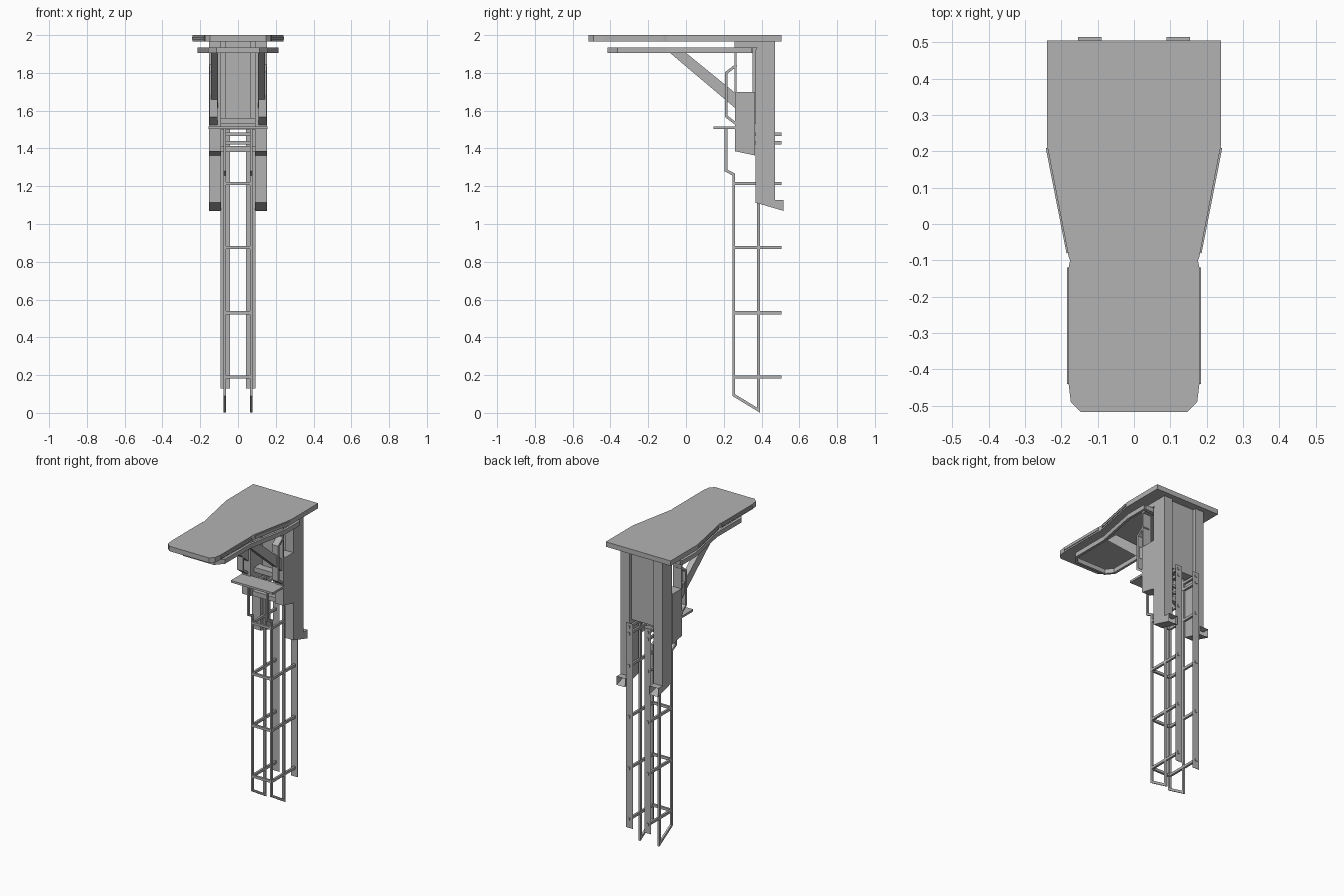
import bpy, bmesh
from mathutils import Vector

cube = bpy.data.objects.get("Cube")
if cube:
    bpy.data.objects.remove(cube, do_unlink=True)

grey = bpy.data.materials.new("plain grey")
grey.use_nodes = True
COLOUR = (0.45, 0.45, 0.45, 1)
grey.diffuse_color = COLOUR
grey.node_tree.nodes["Principled BSDF"].inputs["Base Color"].default_value = COLOUR


def finish(name, bm):
    bmesh.ops.recalc_face_normals(bm, faces=bm.faces)
    mesh = bpy.data.meshes.new(name)
    bm.to_mesh(mesh)
    bm.free()
    mesh.materials.append(grey)
    obj = bpy.data.objects.new(name, mesh)
    bpy.context.collection.objects.link(obj)
    return obj


def prism(name, points, shift, open_edge=None):
    """Extrude a flat outline by a shift; open_edge leaves that side wall open."""
    bm = bmesh.new()
    near = [bm.verts.new(p) for p in points]
    far = [bm.verts.new(Vector(p) + Vector(shift)) for p in points]
    bm.faces.new(near)
    bm.faces.new(far)
    for i in range(len(points)):
        if i != open_edge:
            j = (i + 1) % len(points)
            bm.faces.new((near[i], near[j], far[j], far[i]))
    return finish(name, bm)


def box(name, x0, x1, y0, y1, z0, z1):
    return prism(name, [(x0, y0, z0), (x1, y0, z0), (x1, y1, z0), (x0, y1, z0)],
                 (0, 0, z1 - z0))


def side_prism(name, yz, x0, x1, open_edge=None):
    return prism(name, [(x0, y, z) for y, z in yz], (x1 - x0, 0, 0), open_edge)


def tube(name, points, width, depth, side, closed=False):
    """Sweep a rectangle along a mitred path; side is the fixed cross direction."""
    bm = bmesh.new()
    pts, side = [Vector(p) for p in points], Vector(side)
    n = len(pts)
    rings = []
    for i, p in enumerate(pts):
        a = (p - pts[i - 1]).normalized() if closed or i else None
        b = (pts[(i + 1) % n] - p).normalized() if closed or i < n - 1 else None
        a, b = a or b, b or a
        along = (a + b).normalized()
        out = along.cross(side).normalized() * (depth / 2 / max(along.dot(a), 0.3))
        half = side * width / 2
        rings.append([bm.verts.new(p + s * half + t * out)
                      for s, t in ((-1, -1), (1, -1), (1, 1), (-1, 1))])
    for i in range(n if closed else n - 1):
        r, q = rings[i], rings[(i + 1) % n]
        for k in range(4):
            m = (k + 1) % 4
            bm.faces.new((r[k], r[m], q[m], q[k]))
    if not closed:
        bm.faces.new(rings[0])
        bm.faces.new(rings[-1])
    return finish(name, bm)


# Top deck
half = [(0.24, 0.505), (0.24, 0.22), (0.18, -0.09), (0.176, -0.1),
        (0.18, -0.12), (0.18, -0.44), (0.174, -0.49), (0.147, -0.517)]
outline = half + [(-x, y) for x, y in reversed(half)]
prism("top_deck", [(x, y, 1.967) for x, y in outline], (0, 0, 0.033))

# Rail slung under the deck
rail = [(0.207, 0.35), (0.207, 0.2), (0.15, -0.1), (0.15, -0.36), (0.11, -0.408)]
rail += [(-x, y) for x, y in reversed(rail)]
tube("under_rail", [(x, y, 1.92) for x, y in rail], 0.03, 0.016, (0, 0, 1))
box("rail_crossbar", -0.205, 0.205, 0.33, 0.355, 1.905, 1.935)

# Central housing with its sill
box("central_housing", -0.066, 0.066, 0.352, 0.45, 1.53, 1.967)
box("housing_back", -0.09, 0.09, 0.39, 0.45, 1.5, 1.967)
box("housing_sill", -0.09, 0.09, 0.3, 0.36, 1.53, 1.562)
box("lower_sill", -0.09, 0.09, 0.28, 0.31, 1.38, 1.412)
box("step_shelf", -0.155, 0.155, 0.145, 0.27, 1.502, 1.516)

# Rung hoops: a front bar with two legs running back to the mounting strips
for z, front in ((0.19, 0.253), (0.53, 0.253), (0.875, 0.253), (1.215, 0.253),
                 (1.43, 0.32), (1.475, 0.32)):
    tube("rung_hoop", [(-0.07, 0.505, z), (-0.07, front, z),
                       (0.07, front, z), (0.07, 0.505, z)], 0.017, 0.014, (0, 0, 1))

for s, tag in ((1, "left"), (-1, "right")):
    x0, x1 = 0.09 * s, 0.154 * s

    # Rear duct with a turned-out, open outlet
    duct = [(0.515, 1.07), (0.515, 1.127), (0.47, 1.127), (0.47, 1.967),
            (0.39, 1.967), (0.367, 1.915), (0.367, 1.113)]
    side_prism(tag + "_rear_duct", duct, x0, x1, open_edge=0)

    # Front box, its posts and head block
    side_prism(tag + "_front_box", [(0.26, 1.385), (0.365, 1.363),
                                    (0.365, 1.70), (0.26, 1.70)], x0, x1)
    box(tag + "_front_post", x0, x1, 0.258, 0.268, 1.70, 1.967)
    box(tag + "_head_block", x0, x1, 0.26, 0.39, 1.935, 1.967)

    # Diagonal brace
    side_prism(tag + "_brace", [(-0.085, 1.906), (0.0, 1.906), (0.265, 1.69),
                                (0.265, 1.61)], 0.106 * s, 0.143 * s)

    # Flat grab handle
    handle = [(0.268, 1.528), (0.213, 1.57), (0.213, 1.80), (0.268, 1.842)]
    tube(tag + "_handle", [(0.13 * s, y, z) for y, z in handle],
         0.044, 0.014, (1, 0, 0))

    # Ladder side loop
    loop = [(0.383, 1.5), (0.383, 0.015), (0.253, 0.094), (0.253, 1.262),
            (0.211, 1.284), (0.211, 1.503)]
    tube(tag + "_ladder_side", [(0.07 * s, y, z) for y, z in loop],
         0.013, 0.015, (1, 0, 0))

    # Mounting strip behind the ladder
    box(tag + "_mounting_strip", 0.042 * s, 0.092 * s, 0.499, 0.501, 0.13, 1.5)

    # Edge strips along the deck
    for a, b in (((0.181, -0.44), (0.181, -0.12)), ((0.182, -0.08), (0.239, 0.21))):
        tube(tag + "_edge_strip", [(a[0] * s, a[1], 1.984), (b[0] * s, b[1], 1.984)],
             0.014, 0.008, (0, 0, 1))
